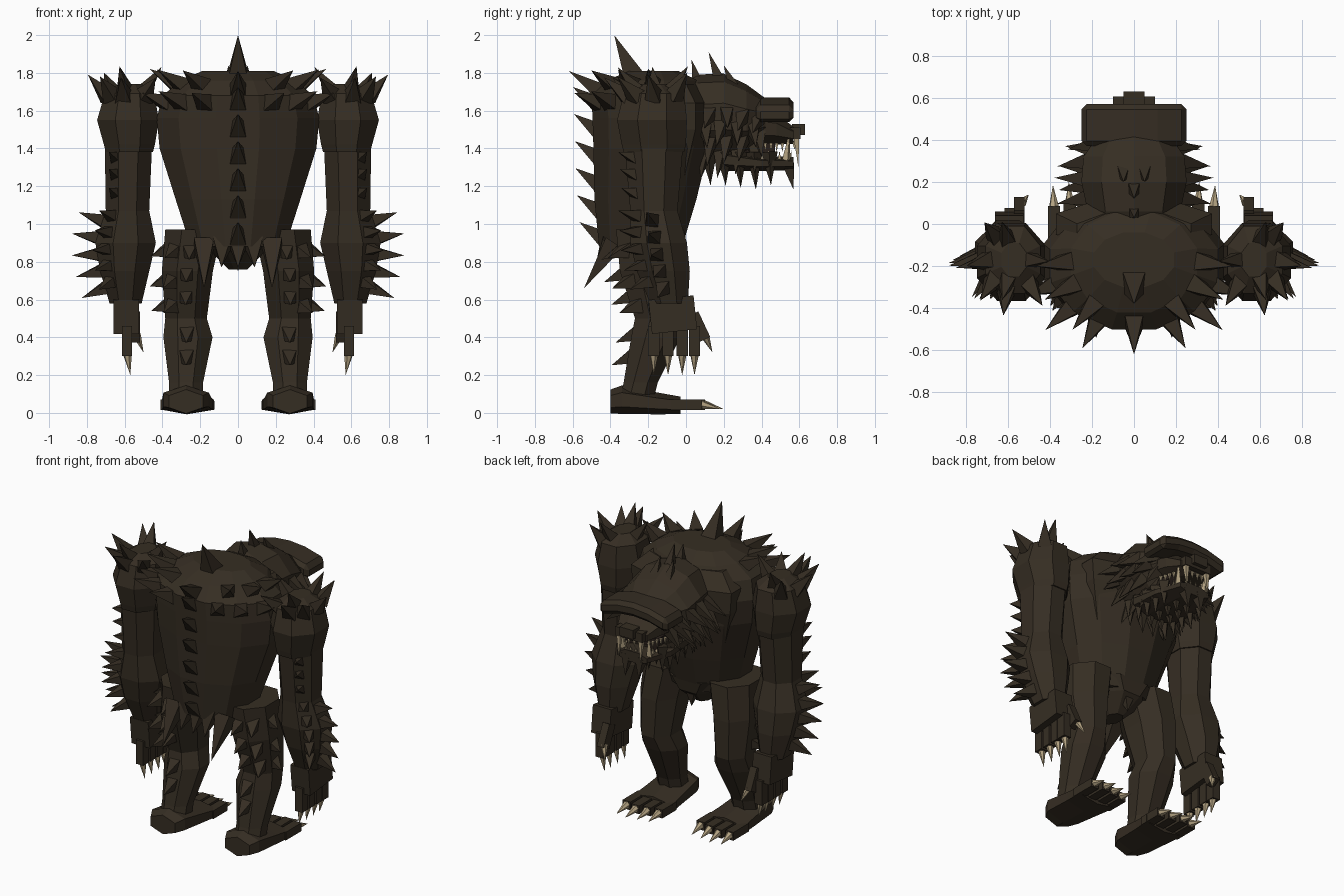
import bpy, bmesh, math, random
from mathutils import Vector, Matrix

random.seed(4)
cube = bpy.data.objects.get("Cube")
if cube:
    bpy.data.objects.remove(cube)


def material(name, rgb):
    m = bpy.data.materials.new(name)
    m.use_nodes = True
    m.diffuse_color = (*rgb, 1)
    m.node_tree.nodes["Principled BSDF"].inputs["Base Color"].default_value = (*rgb, 1)
    return m


FUR = material("dark brown fur", (0.036, 0.0265, 0.0165))
BONE = material("bone", (0.45, 0.36, 0.22))
MOUTH = material("mouth dark", (0.02, 0.013, 0.01))


def ring_point(sec, deg, axis, n):
    t, a, b, ra, rb = sec
    k = 1 / math.cos(math.pi / n)
    u, v = a + ra * k * math.cos(math.radians(deg)), b + rb * k * math.sin(math.radians(deg))
    return Vector((u, v, t)) if axis == "z" else Vector((u, t, v))


def loft(bm, secs, n=8, axis="z"):
    rings = [[bm.verts.new(ring_point(s, (i + .5) * 360 / n, axis, n)) for i in range(n)] for s in secs]
    for lo, hi in zip(rings, rings[1:]):
        for i in range(n):
            j = (i + 1) % n
            bm.faces.new((lo[i], lo[j], hi[j], hi[i]))
    bm.faces.new(rings[0][::-1])
    bm.faces.new(rings[-1])


def box(bm, x, y, z, turn=0):
    """Box from min/max pairs, optionally tipped about x."""
    mid = Vector([sum(p) / 2 for p in (x, y, z)])
    size = [p[1] - p[0] for p in (x, y, z)]
    mat = Matrix.Translation(mid) @ Matrix.Rotation(math.radians(turn), 4, "X") @ Matrix.Diagonal((*size, 1))
    bmesh.ops.create_cube(bm, size=1, matrix=mat)


def spike(bm, base, tip, r, sides=4):
    """Cone turned so that a four-sided one has a flat lower edge."""
    base, tip = Vector(base), Vector(tip)
    d = tip - base
    mat = (Matrix.Translation((base + tip) / 2) @ d.to_track_quat("Z", "Y").to_matrix().to_4x4()
           @ Matrix.Rotation(math.pi / 4, 4, "Z"))
    bmesh.ops.create_cone(bm, cap_ends=True, segments=sides, radius1=r, radius2=0, depth=d.length, matrix=mat)


def surface(secs, t, deg, axis="z"):
    """Point and outward direction on a loft."""
    secs = sorted(secs)
    for lo, hi in zip(secs, secs[1:]):
        if lo[0] <= t <= hi[0]:
            f = (t - lo[0]) / (hi[0] - lo[0])
            s = [p + (q - p) * f for p, q in zip(lo, hi)]
            p = ring_point(s, deg, axis, 99)
            c = Vector((s[1], s[2], t)) if axis == "z" else Vector((s[1], t, s[2]))
            return p, (p - c).normalized()


def fur(bm, secs, t, deg, length, r, lean, axis="z"):
    p, out = surface(secs, t, deg, axis)
    d = (out + Vector(lean)).normalized()
    spike(bm, p - out * .025, p + d * length, r)


def finish(name, bm, mat, pair=False):
    bmesh.ops.recalc_face_normals(bm, faces=bm.faces)
    for side in (("left_", "right_") if pair else ("",)):
        if side == "right_":
            bmesh.ops.scale(bm, vec=(-1, 1, 1), verts=bm.verts)
            bmesh.ops.reverse_faces(bm, faces=bm.faces)
        me = bpy.data.meshes.new(side + name)
        bm.to_mesh(me)
        me.materials.append(mat)
        bpy.context.collection.objects.link(bpy.data.objects.new(side + name, me))
    bm.free()


# Torso: upright back, chest swelling forward and shoulders broadening
TORSO = [(.88, 0, -.24, .25, .22), (1.13, 0, -.215, .33, .27), (1.4, 0, -.185, .415, .305),
         (1.56, 0, -.18, .43, .315), (1.68, 0, -.2, .4, .3), (1.76, 0, -.18, .3, .24), (1.81, 0, -.17, .19, .13)]
CHEST = [(1.25, 0, -.05, .28, .1), (1.5, 0, 0, .36, .12), (1.64, 0, 0, .37, .12), (1.74, 0, -.04, .27, .1)]
bm = bmesh.new()
loft(bm, TORSO, 12)
loft(bm, CHEST)
finish("torso", bm, FUR)

# Pelvis with a shaggy fringe
PELVIS = [(.76, 0, -.2, .05, .07), (.86, 0, -.2, .15, .18), (.95, 0, -.22, .26, .22)]
bm = bmesh.new()
loft(bm, PELVIS)
for x in (-.08, 0, .08):
    spike(bm, (x, -.4, .91), (x * 1.1, -.48, .77), .07)
for x in (-.18, .18):
    spike(bm, (x, -.38, .9), (x, -.54, .66), .075)
spike(bm, (0, -.08, .92), (0, -.06, .75), .08)
finish("pelvis", bm, FUR)

# Spine spikes and mane
bm = bmesh.new()
spike(bm, (0, -.27, 1.77), (0, -.38, 2), .08)
for i in range(6):
    z = .92 + i * .143
    p, out = surface(TORSO, z, -90)
    spike(bm, p + Vector((0, .03, 0)), (0, p.y - .1, z + .09), .062)
spike(bm, (0, -.42, 1.68), (0, -.62, 1.81), .075)
for s in (1, -1):
    for deg, size in ((26, .15), (48, .17), (72, .14)):
        fur(bm, TORSO, 1.64, -90 + s * deg, size, .065, (0, -.2, .45))
    for deg in (38, 66, 92):
        fur(bm, TORSO, 1.73, -90 + s * deg, .16, .06, (0, -.2, .7))
finish("mane_spikes", bm, FUR)

# Arms
SHOULDER = [(1.38, .575, -.17, .125, .16), (1.42, .575, -.17, .135, .17), (1.55, .582, -.18, .164, .185),
            (1.69, .575, -.17, .13, .16), (1.74, .57, -.17, .06, .08)]
ARM = [(.58, .595, -.09, .085, .1), (.75, .6, -.12, .13, .14), (.9, .595, -.145, .16, .15),
       (1.07, .585, -.17, .115, .125), (1.42, .58, -.17, .125, .155)]
bm = bmesh.new()
loft(bm, ARM)
loft(bm, SHOULDER)
finish("arm", bm, FUR, True)

bm = bmesh.new()
for deg in (-130, -75, -40, 0, 50):
    fur(bm, SHOULDER, 1.67, deg, .15, .06, (-.1, -.3, 1.3))
for deg in (-70, 70, 180):
    fur(bm, SHOULDER, 1.71, deg, .14, .05, (0, -.1, 1.8))
for i in range(5):
    z = .67 + i * .085
    fur(bm, ARM, z, -8, .14, .055, (.1, -.1, i * .25 - .55))
    fur(bm, ARM, z + .03, -48, .12, .05, (0, -.2, i * .2 - .5))
for z in (1.16, 1.26, 1.35):
    fur(bm, ARM, z, -55, .08, .045, (0, -.2, .5))
finish("arm_spikes", bm, FUR, True)

# Hands
bm, claws = bmesh.new(), bmesh.new()
box(bm, (.525, .66), (-.19, .05), (.43, .61), 6)
for y in (-.17, -.095, -.02, .045):
    box(bm, (.56, .615), (y - .03, y + .03), (.3, .46))
    spike(claws, (.585, y, .31), (.57, y, .2), .024, 6)
box(bm, (.52, .57), (.03, .1), (.38, .53), 25)
spike(claws, (.535, .1, .41), (.5, .14, .32), .024, 6)
finish("hand", bm, FUR, True)
finish("hand_claws", claws, BONE, True)

# Legs
LEG = [(.08, .275, -.26, .09, .09), (.16, .275, -.24, .09, .09), (.4, .265, -.16, .13, .13),
       (.5, .275, -.13, .11, .14), (.75, .268, -.17, .135, .18), (.97, .235, -.19, .15, .18)]
bm = bmesh.new()
loft(bm, LEG)
finish("leg", bm, FUR, True)

bm = bmesh.new()
for z in (.86, .74, .62, .42, .3):
    fur(bm, LEG, z, -88, .1, .055, (0, -.1, -.6))
for z in (.86, .7, .57):
    fur(bm, LEG, z, -55, .11, .06, (.2, -.2, -.5))
    fur(bm, LEG, z, -10, .08, .055, (.2, -.2, -.5))
finish("leg_spikes", bm, FUR, True)

# Feet: heel loft, flat toes, claws
bm, claws = bmesh.new(), bmesh.new()
loft(bm, [(-.4, .275, .06, .09, .055), (-.34, .275, .07, .12, .065), (-.15, .27, .05, .13, .05),
          (-.03, .265, .04, .14, .04)], 6, "y")
for i in range(4):
    x = .155 + i * .075
    end = .1 - abs(i - 2) * .015
    box(bm, (x - .029, x + .029), (-.08, end), (.015, .07))
    spike(claws, (x, end - .01, .045), (x + .005, end + .1, .02), .026, 6)
finish("foot", bm, FUR, True)
finish("foot_claws", claws, BONE, True)

# Head: rounded skull and neck
HEAD = [(-.05, 0, 1.53, .18, .2), (.06, 0, 1.56, .22, .22), (.2, 0, 1.57, .25, .215),
        (.32, 0, 1.55, .24, .18), (.42, 0, 1.55, .17, .11)]
bm = bmesh.new()
loft(bm, HEAD, 10, "y")
finish("head", bm, FUR)

# Heavy brow shelf with clipped corners, arched down at both ends
bm = bmesh.new()
box(bm, (-.25, .25), (.37, .57), (1.58, 1.67))
bmesh.ops.bevel(bm, geom=bm.edges[:], offset=.025, segments=1, affect="EDGES")
long_edges = [e for e in bm.edges if abs(e.verts[0].co.x - e.verts[1].co.x) > .3]
bmesh.ops.subdivide_edges(bm, edges=long_edges, cuts=3, use_grid_fill=True)
for v in bm.verts:
    v.co.z -= .05 * (v.co.x / .25) ** 2
finish("brow", bm, FUR)

# Muzzle, nose and lower jaw
bm = bmesh.new()
loft(bm, [(.36, 0, 1.51, .18, .09), (.48, 0, 1.5, .15, .08), (.57, 0, 1.47, .11, .045)], 8, "y")
box(bm, (-.1, .1), (.55, .605), (1.45, 1.51))
box(bm, (-.05, .05), (.56, .63), (1.47, 1.53))
finish("muzzle", bm, FUR)
bm = bmesh.new()
loft(bm, [(.2, 0, 1.34, .17, .06), (.4, 0, 1.32, .17, .04), (.57, 0, 1.32, .11, .035)], 8, "y")
for x in (-.05, .05):
    spike(bm, (x, .54, 1.32), (x, .57, 1.18), .045)
finish("lower_jaw", bm, FUR)
bm = bmesh.new()
box(bm, (-.12, .12), (.3, .47), (1.34, 1.43))
finish("mouth_interior", bm, MOUTH)

# Teeth: small rows and large fangs
bm = bmesh.new()
for y in (.42, .45, .48, .51, .54):
    x = .14 - (y - .42) * .3
    spike(bm, (x, y, 1.43), (x, y, 1.38), .012)
    spike(bm, (x - .01, y - .015, 1.34), (x - .01, y - .015, 1.39), .012)
for x in (.02, .055):
    spike(bm, (x, .57, 1.44), (x, .575, 1.39), .012)
    spike(bm, (x, .55, 1.34), (x, .56, 1.39), .012)
spike(bm, (.08, .585, 1.45), (.08, .595, 1.3), .02)
spike(bm, (.1, .53, 1.33), (.11, .55, 1.5), .024)
finish("teeth", bm, BONE, True)

# Shaggy cheeks, beard and crest
bm = bmesh.new()
for row, deg in enumerate((-58, -35, -12, 8)):
    for i in range(4):
        y = .1 + i * .085 + (row % 2) * .03
        fur(bm, HEAD, y, deg, .14 + random.random() * .03, .05, (0, random.uniform(-.3, .2), -.8), "y")
for y in (.12, .2, .28, .36, .44):
    spike(bm, (.13, y, 1.38), (.14, y + .01, 1.17 + random.random() * .04), .045)
    spike(bm, (.04, y, 1.37), (.04, y + .01, 1.2), .045)
finish("cheek_fur", bm, FUR, True)
bm = bmesh.new()
spike(bm, (0, .18, 1.75), (0, .12, 1.91), .045)
for x in (-.05, .05):
    spike(bm, (x, .25, 1.73), (x, .2, 1.84), .04)
spike(bm, (0, .06, 1.75), (0, .03, 1.87), .04)
finish("head_crest", bm, FUR)
